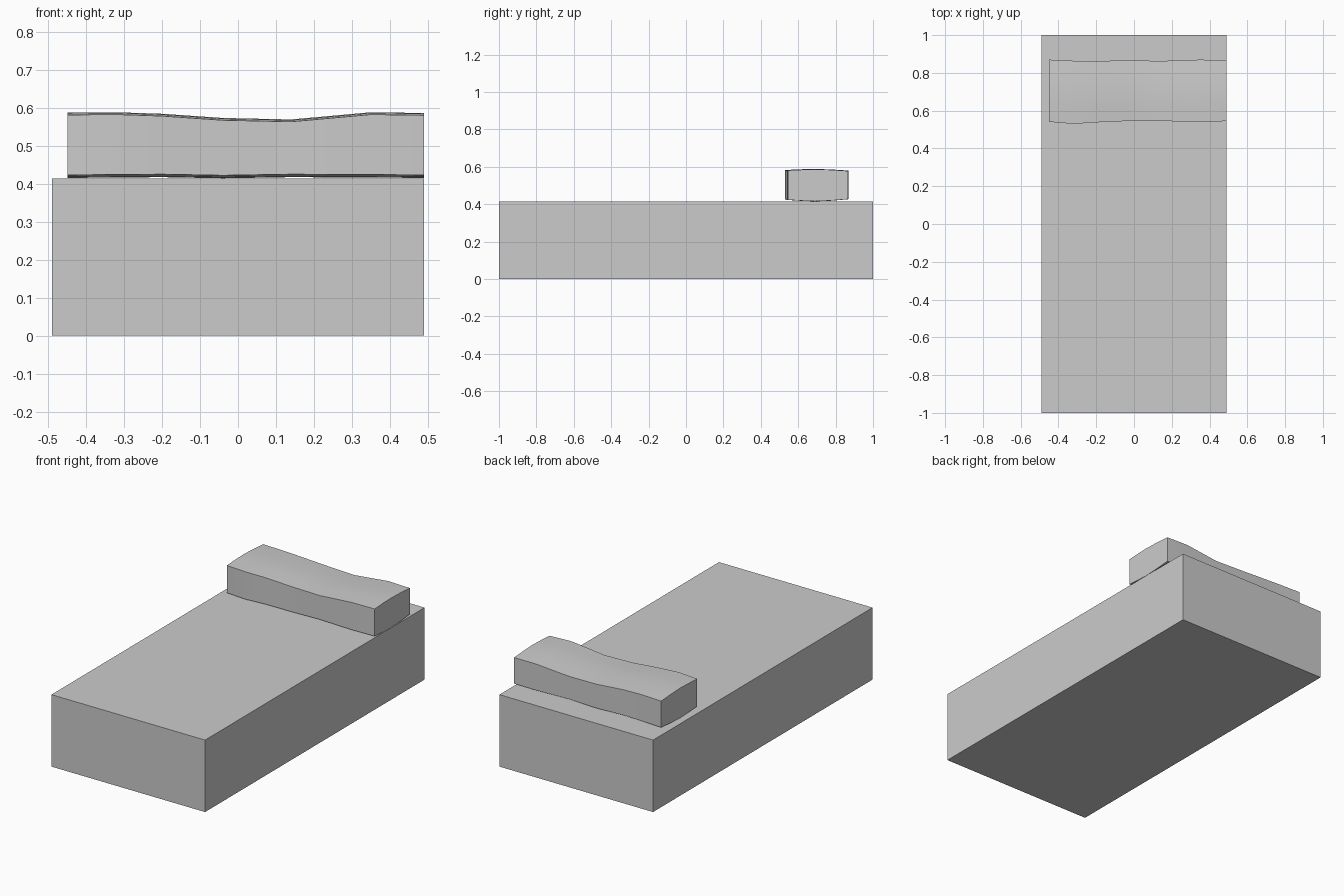
import bpy, bmesh, math

if "Cube" in bpy.data.objects:
    bpy.data.objects.remove(bpy.data.objects["Cube"])


def make_object(name, bm):
    bmesh.ops.recalc_face_normals(bm, faces=bm.faces)
    mesh = bpy.data.meshes.new(name)
    bm.to_mesh(mesh)
    bm.free()
    obj = bpy.data.objects.new(name, mesh)
    bpy.context.collection.objects.link(obj)
    return obj


# Mattress: a plain sharp block
bm = bmesh.new()
bmesh.ops.create_cube(bm, size=1)
for v in bm.verts:
    v.co = (v.co.x * 0.98, v.co.y * 2, (v.co.z + 0.5) * 0.415)
make_object("mattress", bm)

# Pillow stations: x, front y, back y, crown height, lowest height
stations = [
    (-0.45, 0.541, 0.870, 0.588, 0.416),
    (-0.32, 0.530, 0.864, 0.589, 0.417),
    (-0.20, 0.538, 0.862, 0.585, 0.418),
    (-0.04, 0.545, 0.867, 0.574, 0.415),
    (0.14, 0.546, 0.863, 0.570, 0.418),
    (0.35, 0.539, 0.870, 0.589, 0.417),
    (0.49, 0.545, 0.867, 0.587, 0.416),
]
# Fraction of depth and how far each point falls away from the crown
arch = [(0, 0.006), (0.25, 0.002), (0.45, 0), (0.72, 0.003), (1, 0.009)]

# Pillow: loft of slightly bulging sections with flat ends
bm = bmesh.new()
rings = []
for x, front, back, top, low in stations:
    upper = [(x, front + (back - front) * t, top - d) for t, d in arch]
    lower = [(x, front + (back - front) * t, low + 1.3 * d) for t, d in reversed(arch)]
    rings.append([bm.verts.new(p) for p in upper + lower])
for a, b in zip(rings, rings[1:]):
    for i in range(len(a)):
        j = (i + 1) % len(a)
        bm.faces.new((a[i], a[j], b[j], b[i]))
bm.faces.new(rings[0])
bm.faces.new(rings[-1])
pillow = make_object("pillow", bm)

# Smooth padding with crisp seams
bpy.context.view_layer.objects.active = pillow
pillow.select_set(True)
bpy.ops.object.shade_smooth_by_angle(angle=math.radians(30))
